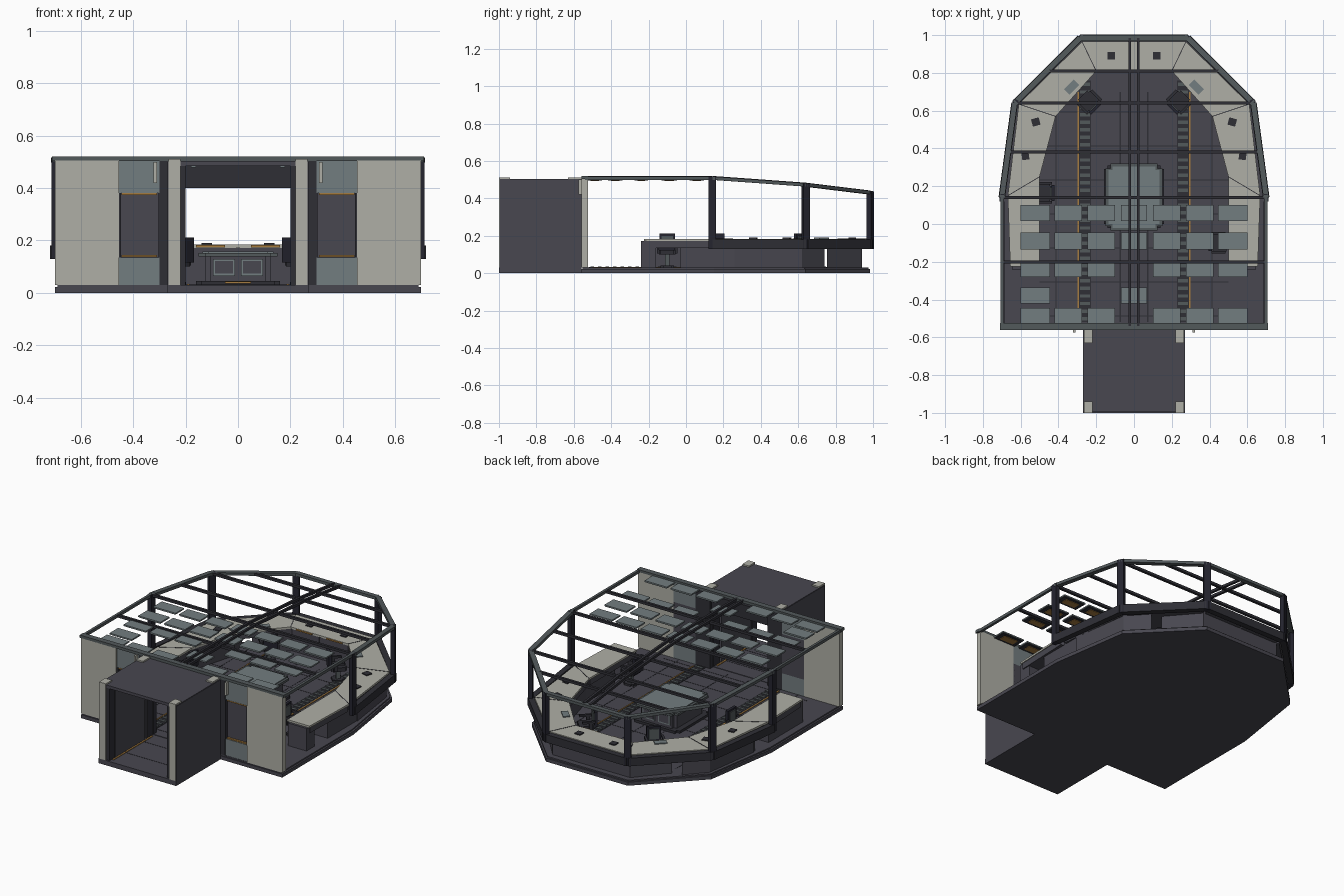
import bpy, bmesh
from math import radians, sin, cos
from mathutils import Vector, Matrix

cube = bpy.data.objects.get("Cube")
if cube:
    bpy.data.objects.remove(cube, do_unlink=True)


def material(name, r, g, b):
    m = bpy.data.materials.new(name)
    m.use_nodes = True
    m.diffuse_color = (r, g, b, 1)
    m.node_tree.nodes["Principled BSDF"].inputs["Base Color"].default_value = (r, g, b, 1)
    return m


CREAM = material("cream_panel", .43, .43, .38)
SLATE = material("slate_blue", .17, .205, .215)
DECK = material("deck_grey", .065, .063, .08)
DARK = material("dark_trim", .028, .028, .036)
NAVY = material("navy_post", .018, .018, .028)
FRAME = material("frame_grey", .085, .1, .105)
AMBER = material("amber_light", .38, .2, .05)


def finish(name, bm, mat):
    bmesh.ops.recalc_face_normals(bm, faces=bm.faces)
    me = bpy.data.meshes.new(name)
    bm.to_mesh(me)
    bm.free()
    me.materials.append(mat)
    ob = bpy.data.objects.new(name, me)
    bpy.context.collection.objects.link(ob)
    return ob


def box(name, x, y, z, mat, bevel=0):
    """Box from three (low, high) ranges."""
    bm = bmesh.new()
    bmesh.ops.create_cube(bm, size=1)
    for v in bm.verts:
        v.co = [(r[0] + r[1]) / 2 + c * (r[1] - r[0]) for r, c in zip((x, y, z), v.co)]
    if bevel:
        edges = [e for e in bm.edges if abs(e.verts[0].co.z - e.verts[1].co.z) > 1e-5]
        bmesh.ops.bevel(bm, geom=edges, offset=bevel, segments=2, affect='EDGES')
    return finish(name, bm, mat)


def pair(name, x, y, z, mat):
    """Box and its mirror across the centre line."""
    box("left_" + name, x, y, z, mat)
    box("right_" + name, (-x[1], -x[0]), y, z, mat)


def prism(name, pts, z, mat):
    bm = bmesh.new()
    face = bm.faces.new([bm.verts.new((p[0], p[1], z[0])) for p in pts])
    up = bmesh.ops.extrude_face_region(bm, geom=[face])["geom"]
    for v in up:
        if isinstance(v, bmesh.types.BMVert):
            v.co.z = z[1]
    return finish(name, bm, mat)


def beam(name, p, q, w, h, mat):
    """Straight bar between two points."""
    p, q = Vector(p), Vector(q)
    bm = bmesh.new()
    bmesh.ops.create_cube(bm, size=1)
    bm.transform(Matrix.Translation((p + q) / 2)
                 @ (q - p).to_track_quat('Y', 'Z').to_matrix().to_4x4()
                 @ Matrix.Diagonal((w, (q - p).length, h, 1)))
    return finish(name, bm, mat)


def flip(pts, s):
    return [(p[0] * s, *p[1:]) for p in pts]


SIDES = (("left", 1), ("right", -1))

# Deck plates
hull = [(.7, -.56), (.7, .15), (.625, .64), (.285, .985)]
prism("deck", hull + flip(hull[::-1], -1), (0, .022), DECK)
edge = [(x * .985, y * .99) for x, y in hull]
prism("deck_top", edge + flip(edge[::-1], -1), (.022, .03), DECK)
box("corridor_floor", (-.27, .27), (-1, -.56), (0, .03), DECK)
for i in range(9):
    y = -.85 + i * .18
    w = .2 if y < -.56 else .5
    box("deck_seam", (-w, w), (y, y + .006), (.03, .031), DARK)
for x in (.07, .41):
    pair("deck_long_seam", (x, x + .006), (-.52, .7), (.03, .031), DARK)

# Floor grates with amber edge lights
for n, s in SIDES:
    x = .26 * s
    box(n + "_grate", (x - .032, x + .032), (-.52, .76), (.03, .032), DARK)
    for i in range(32):
        y = -.51 + i * .04
        box(n + "_grate_bar", (x - .026, x + .026), (y, y + .018), (.032, .036), FRAME)
    box(n + "_grate_light", (x + s * .036 - .004, x + s * .036 + .004), (-.5, .7), (.03, .034), AMBER)
    box(n + "_corridor_light", (.19 * s - .005, .19 * s + .005), (-.97, -.58), (.03, .034), AMBER)

# Entry corridor
pair("corridor_outer_wall", (.262, .27), (-.995, -.56), (.03, .5), DECK)
pair("corridor_inner_wall", (.2, .225), (-.93, -.64), (.03, .49), DECK)
for y in ((-1, -.94), (-.63, -.56)):
    pair("corridor_post", (.22, .266), y, (.03, .512), CREAM)
    pair("corridor_jamb", (.2, .22), (y[0] + .01, y[1]), (.03, .49), DARK)
box("corridor_roof", (-.268, .268), (-.995, -.56), (.485, .503), DECK)
box("corridor_lintel", (-.2, .2), (-.58, -.54), (.4, .485), DARK)
pair("corridor_lamp", (.16, .18), (-.95, -.6), (.478, .485), SLATE)

# Entry bulkhead with recessed display bays
pair("bulkhead_outer", (.455, .7), (-.56, -.525), (.03, .505), CREAM)
pair("bulkhead_lower_bay", (.3, .455), (-.552, -.525), (.03, .135), SLATE)
pair("bulkhead_upper_bay", (.3, .455), (-.552, -.525), (.382, .505), SLATE)
pair("bay_screen", (.3, .455), (-.54, -.525), (.135, .382), DECK)
pair("bay_side_trim", (.296, .304), (-.556, -.525), (.135, .382), DARK)
pair("bay_edge_trim", (.447, .455), (-.556, -.525), (.135, .382), DARK)
for z in (.137, .374):
    pair("bay_light", (.31, .445), (-.552, -.53), (z, z + .007), AMBER)
pair("bulkhead_inner_trim", (.2, .3), (-.556, -.525), (.03, .505), DARK)
pair("bay_handle", (.31, .322), (-.575, -.55), (.42, .5), CREAM)
box("bulkhead_cap", (-.71, .71), (-.56, -.525), (.503, .52), FRAME)

# Canopy frame
ring = [(.7, -.54, .508), (.7, .14, .508), (.632, .64, .472), (.285, .985, .43)]
for n, s in SIDES:
    r = flip(ring, s)
    for i, (p, q) in enumerate(zip(r, r[1:])):
        beam(n + "_canopy_rail", p, q, .016 if i == 0 else .03, .018, FRAME)
    for p in r[1:]:
        # radial posts
        post = box(n + "_canopy_post", (-.013, .013), (-.02, .02), (.13, p[2] + .008), NAVY)
        post.location = (p[0], p[1], 0)
        post.rotation_euler.z = (0 if abs(p[0]) > .65 else radians(25 if abs(p[0]) > .5 else 65)) * s
beam("nose_rail", ring[3], flip(ring, -1)[3], .03, .018, FRAME)


def ring_at(y):
    for p, q in zip(ring, ring[1:]):
        if p[1] <= y <= q[1]:
            return Vector(p).lerp(Vector(q), (y - p[1]) / (q[1] - p[1]))


for y in (-.2, .14, .38, .64, .81):
    p = ring_at(y)
    beam("canopy_cross_beam", p, (-p.x, p.y, p.z), .016, .016, DARK)
for n, s in SIDES:
    spine = [(.022 * s, p[1], p[2] + .004) for p in ring]
    for p, q in zip(spine, spine[1:]):
        beam(n + "_canopy_spine", p, q, .014, .016, DARK)

# Ceiling tiles with amber undersides
columns = [(-.6, -.445), (-.42, -.275), (-.245, -.1), (-.07, .07), (.1, .245), (.275, .42), (.445, .6)]
rows = [(-.53, -.445), (-.42, -.335), (-.28, -.2), (-.135, -.045), (.015, .1)]
for j, y in enumerate(rows):
    for i, x in enumerate(columns):
        if (j == 1 and i not in (0, 3)) or (i == 3 and j in (0, 2)):
            continue
        box("ceiling_tile", x, y, (.5, .508), SLATE)
        box("tile_rim", (x[0] + .004, x[1] - .004), (y[0] + .004, y[1] - .004), (.496, .5), DARK)
        box("tile_light", (x[0] + .03, x[1] - .03), (y[0] + .02, y[1] - .02), (.493, .496), AMBER)

# Wraparound console desk
outer = [(.655, -.225), (.668, .15), (.61, .635), (.275, .965), (0, .965)]
inner = [(.5, -.225), (.5, .25), (.415, .57), (.2, .81), (0, .81)]
for n, s in SIDES:
    o, i_ = flip(outer, s), flip(inner, s)
    for k in range(4):
        quad = [o[k], o[k + 1], i_[k + 1], i_[k]]
        prism(n + "_desk_top", quad, (.172, .184), CREAM)
        c = sum((Vector(p) for p in quad), Vector((0, 0))) / 4
        prism(n + "_desk_apron", [c + (Vector(p) - c) * .94 for p in quad], (.135, .172), DECK)
        if k:
            beam(n + "_desk_seam", (*o[k], .1845), (*i_[k], .1845), .004, .002, DARK)
    # Window sill outside the desk
    h = flip(ring, s)
    for p, q in zip(h[1:], h[2:]):
        beam(n + "_sill", (*p[:2], .155), (*q[:2], .155), .035, .05, DARK)
    # Pedestals, with a knee space at the seat
    knee = (-.16, -.03) if s > 0 else (.1, .235)
    for y in ((-.24, knee[0]), (knee[1], .26)):
        box(n + "_desk_pedestal", tuple(sorted((.515 * s, .645 * s))), y, (.03, .172), DECK)
    prism(n + "_quarter_pedestal", flip([(.515, .26), (.65, .26), (.6, .62), (.49, .74), (.43, .58)], s),
          (.03, .14), DECK)
    prism(n + "_nose_pedestal", flip([(0, .82), (.2, .82), (.26, .755), (.43, .755), (.27, .94), (0, .94)], s),
          (.03, .172), DECK)
    # Desk controls
    for x, y, a, w, m in ((.12, .89, 0, .02, DARK), (.33, .725, 45, .036, SLATE),
                          (.52, .54, 15, .021, DARK), (.575, .36, 8, .019, DARK)):
        ob = box(n + "_desk_control", (-w, w), (-.02, .02), (.184, .19), m)
        ob.location = (x * s, y, 0)
        ob.rotation_euler.z = -radians(a) * s
    box(n + "_nose_light", tuple(sorted((.05 * s, .16 * s))), (.804, .81), (.174, .182), AMBER)
beam("nose_sill", (.285, .985, .155), (-.285, .985, .155), .035, .05, DARK)

# Central display table
box("table_body", (-.125, .125), (0, .29), (.03, .14), DECK, .02)
box("table_rim", (-.15, .15), (-.035, .32), (.138, .152), FRAME, .025)
box("table_screen", (-.135, .135), (-.02, .305), (.152, .157), SLATE, .02)
box("table_foot", (-.16, .16), (-.02, .31), (.03, .045), DARK, .02)
for y in ((-.006, 0), (.29, .296)):
    pair("table_panel_frame", (.012, .095), y, (.065, .13), SLATE)
    pair("table_panel", (.02, .087), (y[0] - .002, y[1] + .002), (.073, .122), DECK)
box("table_light", (-.05, .05), (-.026, -.02), (.036, .043), AMBER)


# Crew seats
def seat(x, y, turn):
    parts = [box("seat_base", (-.035, .035), (-.035, .035), (.03, .042), DARK, .012),
             box("seat_stem", (-.012, .012), (-.012, .012), (.042, .1), FRAME),
             box("seat_cushion", (-.045, .045), (-.045, .045), (.1, .125), DARK, .01),
             box("seat_back", (-.042, .042), (-.06, -.042), (.115, .212), NAVY),
             box("seat_back_pad", (-.03, .03), (-.042, -.036), (.135, .2), FRAME)]
    for s in (1, -1):
        parts.append(box("seat_arm", (s * .05 - .007, s * .05 + .007), (-.045, .03), (.145, .158), DARK))
        parts.append(box("seat_arm_strut", (s * .05 - .005, s * .05 + .005), (-.03, -.01), (.105, .145), DARK))
    for p in parts:
        p.location = (x, y, 0)
        p.rotation_euler.z = radians(turn)


seat(.24, .65, -45)
seat(-.24, .65, 45)
seat(-.48, .165, 90)
seat(.455, -.1, -90)
